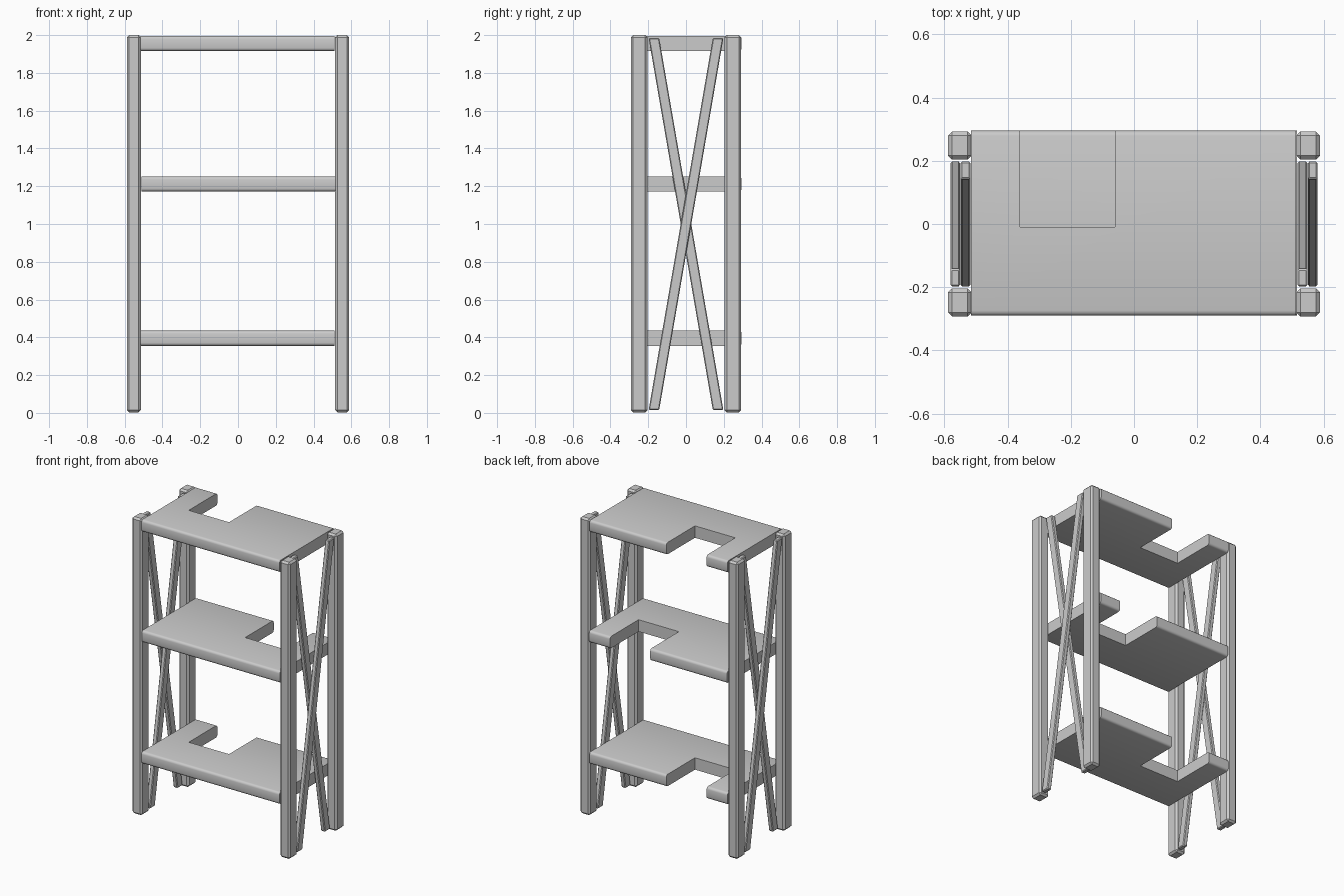
import bpy, bmesh
from math import radians
from mathutils import Vector

cube = bpy.data.objects.get("Cube")
if cube:
    bpy.data.objects.remove(cube, do_unlink=True)

# One pale grey for the whole rack
grey = bpy.data.materials.new("pale_grey")
grey.use_nodes = True
colour = (0.6, 0.6, 0.6, 1)
grey.diffuse_color = colour
grey.node_tree.nodes["Principled BSDF"].inputs["Base Color"].default_value = colour


def finish(name, bm, angle):
    bmesh.ops.recalc_face_normals(bm, faces=bm.faces)
    mesh = bpy.data.meshes.new(name)
    bm.to_mesh(mesh)
    bm.free()
    mesh.materials.append(grey)
    obj = bpy.data.objects.new(name, mesh)
    bpy.context.collection.objects.link(obj)
    bpy.ops.object.select_all(action='DESELECT')
    obj.select_set(True)
    bpy.context.view_layer.objects.active = obj
    bpy.ops.object.shade_smooth_by_angle(angle=radians(angle))
    return obj


def beam(name, bottom, top, width, depth, bevel):
    """Upright bar between two points, cut level at both ends, with worn edges."""
    bm = bmesh.new()
    rings = []
    for centre in (Vector(bottom), Vector(top)):
        rings.append([bm.verts.new(centre + Vector((sx * width / 2, sy * depth / 2, 0)))
                      for sx, sy in ((-1, -1), (1, -1), (1, 1), (-1, 1))])
    low, high = rings
    bm.faces.new(low)
    bm.faces.new(high)
    for i in range(4):
        j = (i + 1) % 4
        bm.faces.new((low[i], low[j], high[j], high[i]))
    bmesh.ops.bevel(bm, geom=bm.edges[:], offset=bevel, segments=1,
                    affect='EDGES', clamp_overlap=True)
    return finish(name, bm, 25)


def shelf(name, base, mirror):
    """Board with a square notch in its back edge and rounded long edges."""
    left, right, front, back, thick = -0.515, 0.512, -0.29, 0.295, 0.08
    outline = [(left, front), (right, front), (right, back), (-0.06, back),
               (-0.06, -0.01), (-0.36, -0.01), (-0.36, back), (left, back)]
    bm = bmesh.new()
    face = bm.faces.new([bm.verts.new((x * mirror, y, base)) for x, y in outline])
    new = bmesh.ops.extrude_face_region(bm, geom=[face])["geom"]
    bmesh.ops.translate(bm, vec=(0, 0, thick),
                        verts=[v for v in new if isinstance(v, bmesh.types.BMVert)])
    bmesh.ops.recalc_face_normals(bm, faces=bm.faces)

    def is_long_rim(edge):
        a, b = (v.co for v in edge.verts)
        return abs(a.z - b.z) < 1e-4 and abs(a.y - b.y) < 1e-4 and abs(a.y) > 0.2

    bmesh.ops.bevel(bm, geom=[e for e in bm.edges if is_long_rim(e)],
                    offset=0.016, segments=3, profile=0.5, affect='EDGES')
    return finish(name, bm, 40)


# Shelves: the middle notch is on the opposite side
for name, base, mirror in (("bottom_shelf", 0.355, 1), ("middle_shelf", 1.172, -1),
                           ("top_shelf", 1.916, 1)):
    shelf(name, base, mirror)

for side, sx in (("right", -1), ("left", 1)):
    # Corner posts
    for end, sy in (("front", -1), ("back", 1)):
        x, y = sx * 0.551, sy * 0.248
        beam(f"{end}_{side}_post", (x, y, 0.003), (x, y, 2.0), 0.074, 0.088, 0.012)
    # Crossed braces, lying side by side
    middle = sx * 0.549
    for lean, sy in (("back", 1), ("front", -1)):
        x = middle + sy * 0.016
        beam(f"{side}_brace_leaning_{lean}", (x, -sy * 0.17, 0.015),
             (x, sy * 0.17, 1.985), 0.031, 0.056, 0.005)
